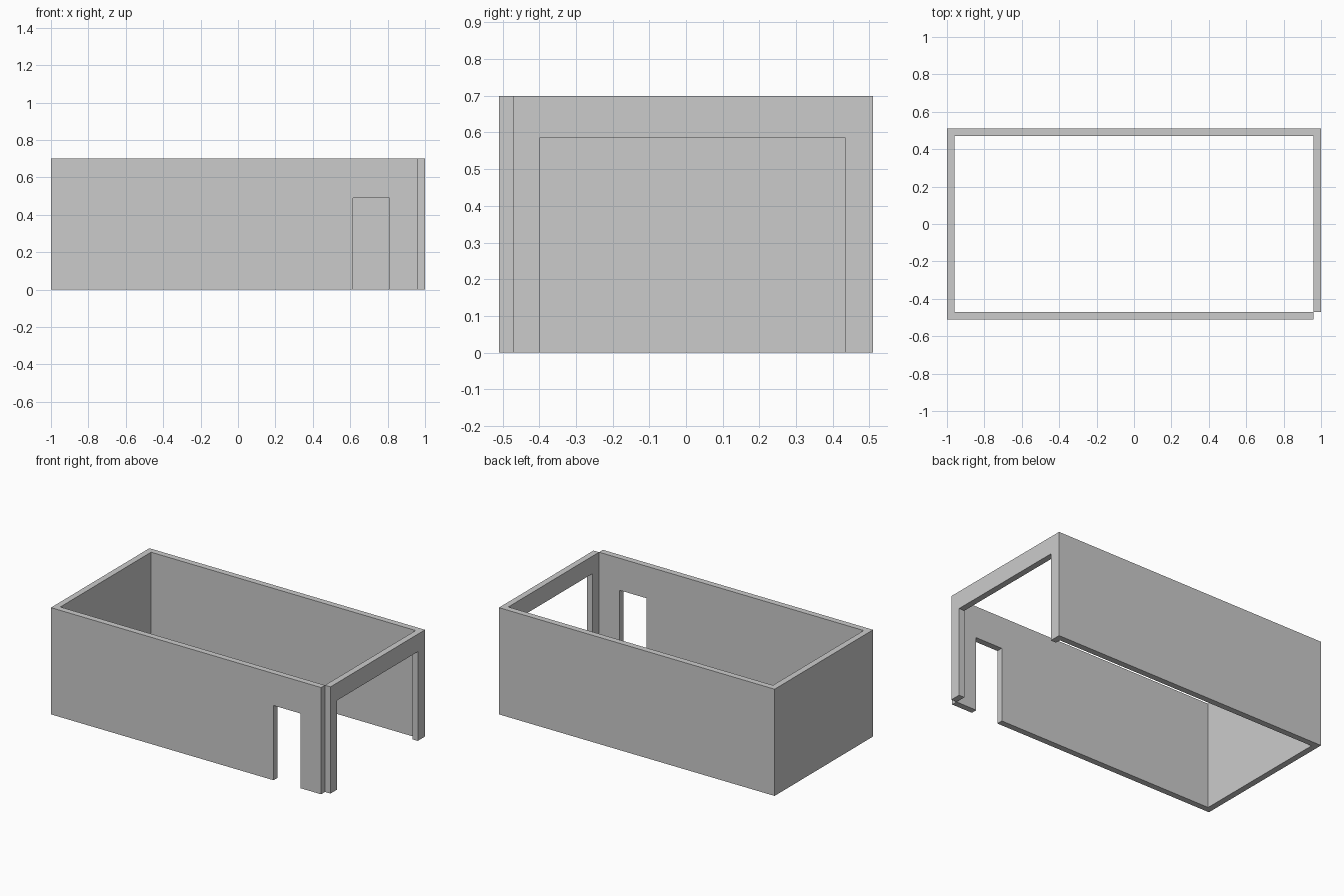
import bpy
import bmesh

if "Cube" in bpy.data.objects:
    bpy.data.objects.remove(bpy.data.objects["Cube"])

HEIGHT = 0.70
THICKNESS = 0.04
DOOR_TOP = 0.49
GARAGE_TOP = 0.585

# Outer wall line, clockwise from the notched front-right corner.
# Third value: top of the opening between this station and the next.
stations = [
    (0.96, -0.51, 0),
    (0.81, -0.51, DOOR_TOP),
    (0.615, -0.51, 0),
    (-1.0, -0.51, 0),
    (-1.0, 0.51, 0),
    (1.0, 0.51, 0),
    (1.0, 0.435, GARAGE_TOP),
    (1.0, -0.40, 0),
    (1.0, -0.47, 0),
]
levels = [0, DOOR_TOP, GARAGE_TOP, HEIGHT]

# Wall sheet, leaving out the door and garage openings
bm = bmesh.new()
grid = [[bm.verts.new((x, y, z)) for z in levels] for x, y, _ in stations]
for (a, b), (_, _, opening) in zip(zip(grid, grid[1:]), stations):
    for k in range(len(levels) - 1):
        if levels[k] >= opening:
            bm.faces.new((a[k], a[k + 1], b[k + 1], b[k]))
bmesh.ops.delete(bm, geom=[v for v in bm.verts if not v.link_faces], context='VERTS')

mesh = bpy.data.meshes.new("garage_walls")
bm.to_mesh(mesh)
bm.free()
walls = bpy.data.objects.new("garage_walls", mesh)
bpy.context.collection.objects.link(walls)

# Wall thickness, growing inward from the outer line
solid = walls.modifiers.new("thickness", 'SOLIDIFY')
solid.thickness = THICKNESS
solid.offset = -1
solid.use_even_offset = True
solid.use_quality_normals = True
